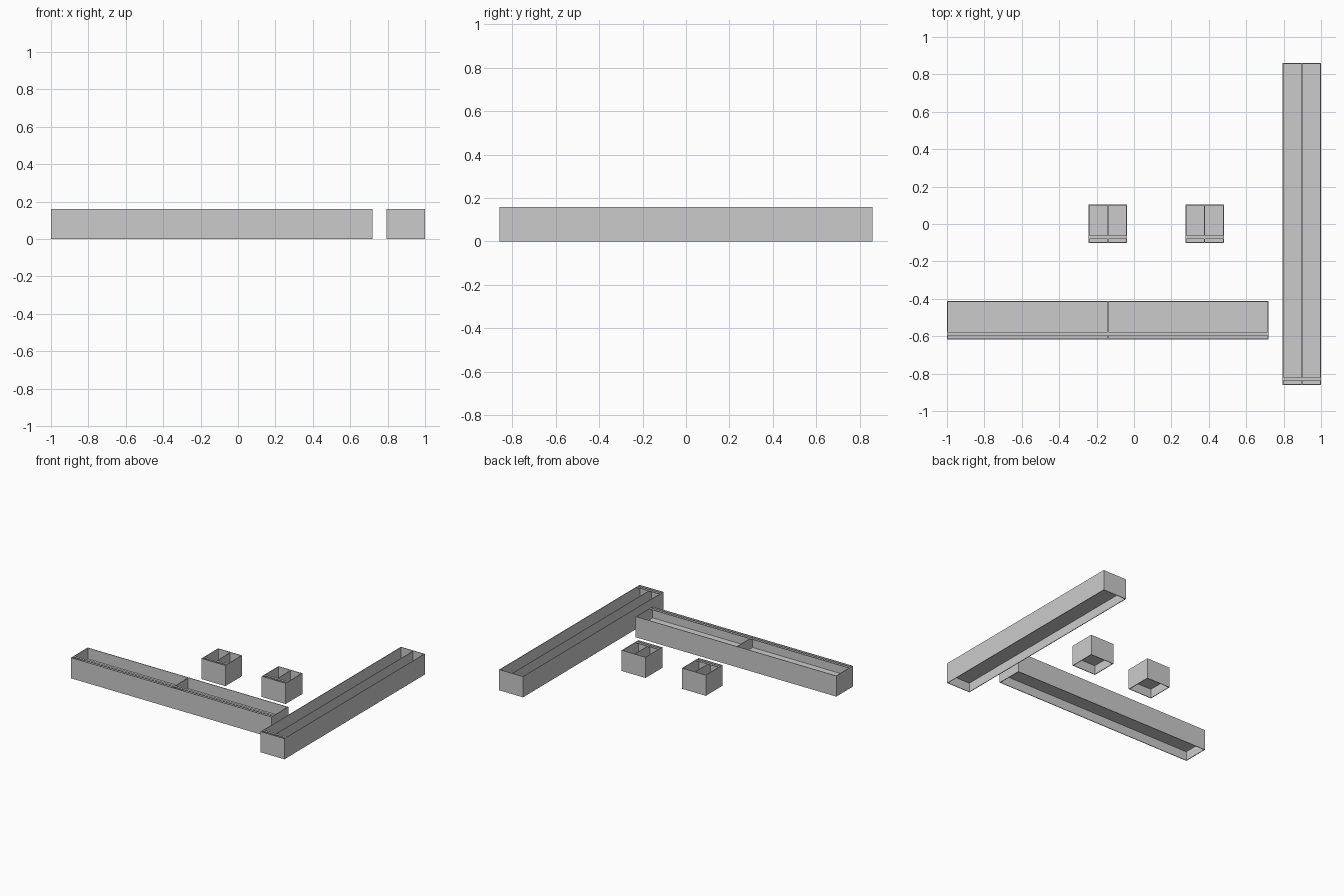
import bpy, bmesh
from mathutils import Matrix, Vector

if "Cube" in bpy.data.objects:
    bpy.data.objects.remove(bpy.data.objects["Cube"])

T = 0.005        # wall thickness
H = 0.16         # tray height
FLOOR = 0.07     # raised floor, recessed underneath


def add_box(bm, x0, x1, y0, y1, z0, z1):
    size = Vector((x1 - x0, y1 - y0, z1 - z0, 1))
    mid = Vector(((x0 + x1) / 2, (y0 + y1) / 2, (z0 + z1) / 2))
    bmesh.ops.create_cube(bm, size=1, matrix=Matrix.Translation(mid) @ Matrix.Diagonal(size))


def finish(bm, name):
    mesh = bpy.data.meshes.new(name)
    bm.to_mesh(mesh)
    bm.free()
    bpy.context.collection.objects.link(bpy.data.objects.new(name, mesh))


def tray(name, x0, x1, y0, y1):
    # four outer walls
    bm = bmesh.new()
    add_box(bm, x0, x0 + T, y0, y1, 0, H)
    add_box(bm, x1 - T, x1, y0, y1, 0, H)
    add_box(bm, x0 + T, x1 - T, y0, y0 + T, 0, H)
    add_box(bm, x0 + T, x1 - T, y1 - T, y1, 0, H)
    finish(bm, name + "_walls")

    # raised floor
    bm = bmesh.new()
    add_box(bm, x0 + T, x1 - T, y0 + T, y1 - T, FLOOR, FLOOR + T)
    finish(bm, name + "_floor")

    # central divider, front to back
    bm = bmesh.new()
    xm = (x0 + x1) / 2
    add_box(bm, xm - T / 2, xm + T / 2, y0 + T, y1 - T, FLOOR + T, H - 0.006)
    finish(bm, name + "_divider")

    # flat crossbar just behind the front wall
    bm = bmesh.new()
    add_box(bm, x0 + T, x1 - T, y0 + 0.022, y0 + 0.04, H - 0.006, H - 0.001)
    finish(bm, name + "_crossbar")


tray("small_tray_left", -0.242, -0.037, -0.102, 0.103)
tray("small_tray_right", 0.275, 0.48, -0.102, 0.103)
tray("wide_tray", -1.0, 0.72, -0.617, -0.412)
tray("deep_tray", 0.795, 1.0, -0.86, 0.86)
